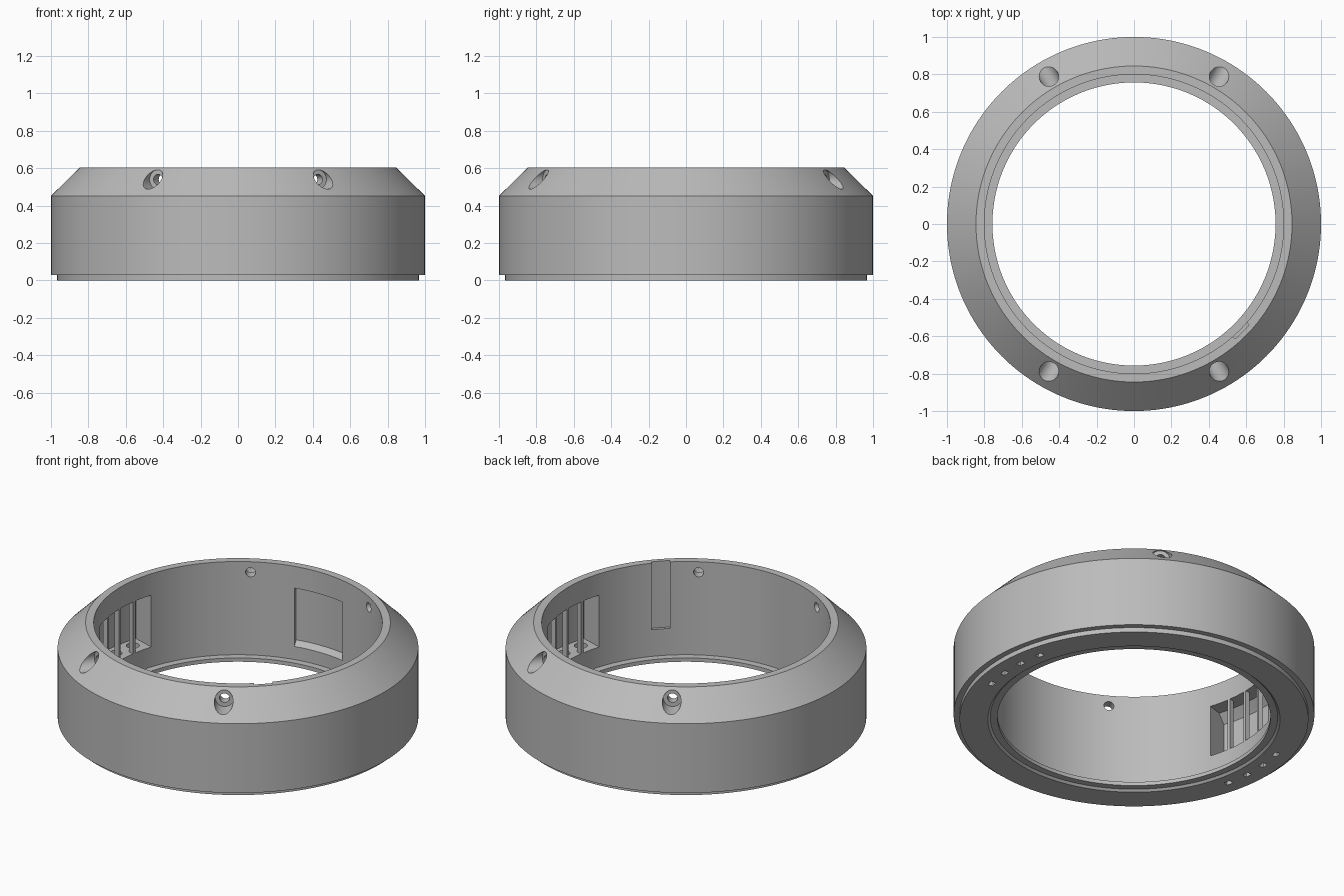
import bpy, bmesh
from math import radians, cos, sin, pi
from mathutils import Matrix, Vector

if "Cube" in bpy.data.objects:
    bpy.data.objects.remove(bpy.data.objects["Cube"], do_unlink=True)

grey = bpy.data.materials.new("mid grey")
grey.use_nodes = True
grey.diffuse_color = (0.5, 0.5, 0.5, 1)
grey.node_tree.nodes["Principled BSDF"].inputs["Base Color"].default_value = (0.5, 0.5, 0.5, 1)


def sweep(bm, profile, start=0, end=360, steps=160):
    """Turn a closed (radius, height) profile about z; caps the ends of a partial turn."""
    full = end - start == 360
    rings = []
    for i in range(steps if full else steps + 1):
        a = radians(start + (end - start) * i / steps)
        rings.append([bm.verts.new((r * cos(a), r * sin(a), z)) for r, z in profile])
    faces = []
    n = len(profile)
    for i in range(steps):
        p, q = rings[i], rings[(i + 1) % len(rings)]
        for j in range(n):
            k = (j + 1) % n
            faces.append(bm.faces.new((p[j], q[j], q[k], p[k])))
    if not full:
        faces += [bm.faces.new(rings[0]), bm.faces.new(rings[-1][::-1])]
    bmesh.ops.recalc_face_normals(bm, faces=faces)


def block(r0, r1, z0, z1):
    return [(r0, z0), (r1, z0), (r1, z1), (r0, z1)]


def cylinder(bm, centre, axis, radius, depth):
    turn = Vector(axis).to_track_quat("Z", "Y").to_matrix().to_4x4()
    bmesh.ops.create_cone(bm, cap_ends=True, segments=32, radius1=radius, radius2=radius,
                          depth=depth, matrix=Matrix.Translation(centre) @ turn)


def polar(r, angle, z):
    return Vector((r * cos(radians(angle)), r * sin(radians(angle)), z))


def finish(bm, name):
    mesh = bpy.data.meshes.new(name)
    bm.to_mesh(mesh)
    bm.free()
    mesh.materials.append(grey)
    obj = bpy.data.objects.new(name, mesh)
    bpy.context.collection.objects.link(obj)
    return obj


# Ring body with bevelled top, stepped base and inner lip
bm = bmesh.new()
sweep(bm, [(0.967, 0), (0.967, 0.028), (1, 0.028), (1, 0.452), (0.845, 0.605),
           (0.8, 0.605), (0.8, 0.035), (0.757, 0.035), (0.757, 0.012), (0.797, 0.012),
           (0.81, 0)])
body = finish(bm, "ring_body")

SCREWS = (60, 120, 240, 300)
SIDES = (0, 180)
CELLS = (-13.5, -4.5, 4.5, 13.5)

# Pockets: side bays, back panel recess, key slot, screw head seats
pockets = bmesh.new()
for side in SIDES:
    sweep(pockets, [(0.77, 0.157), (0.94, 0.157), (0.94, 0.425), (0.89, 0.474), (0.77, 0.474)],
          side - 18, side + 18, 16)
sweep(pockets, [(0.77, 0.1), (0.8, 0.115), (0.825, 0.145), (0.825, 0.472), (0.77, 0.472)],
      78.5, 102, 12)
sweep(pockets, block(0.77, 0.818, 0.198, 0.7), 311.3, 318.8, 4)
for a in SCREWS:
    cylinder(pockets, polar(0.98, a, 0.54), polar(1, a, 0), 0.052, 0.25)

# Narrow holes: screw shanks and round wells in the bay floors
holes = bmesh.new()
for a in SCREWS:
    cylinder(holes, polar(0.8, a, 0.54), polar(1, a, 0), 0.028, 0.2)
for side in SIDES:
    for c in CELLS:
        cylinder(holes, polar(0.88, side + c, 0.14), (0, 0, 1), 0.036, 0.18)

# Small indicator openings under the wells
openings = bmesh.new()
for side in SIDES:
    for c in CELLS:
        sweep(openings, block(0.865, 0.895, -0.05, 0.03), side + c - 1.3, side + c + 1.3, 2)

for bm, name in ((pockets, "pocket_cutter"), (holes, "hole_cutter"),
                 (openings, "opening_cutter")):
    cutter = finish(bm, name)
    cutter.hide_render = True
    mod = body.modifiers.new(name, "BOOLEAN")
    mod.operation = "DIFFERENCE"
    mod.solver = "EXACT"
    mod.object = cutter

# Bake the cuts and drop the cutters
bpy.context.view_layer.update()
graph = bpy.context.evaluated_depsgraph_get()
cut_mesh = bpy.data.meshes.new_from_object(body.evaluated_get(graph))
cutters = [m.object for m in body.modifiers]
body.modifiers.clear()
body.data = cut_mesh
for c in cutters:
    bpy.data.objects.remove(c, do_unlink=True)

# Slender bars across each side bay
parts = [body]
for side, label in zip(SIDES, ("left", "right")):
    bm = bmesh.new()
    for offset in (-9, 0, 9):
        sweep(bm, block(0.8, 0.83, 0.15, 0.48), side + offset - 0.6, side + offset + 0.6, 1)
    parts.append(finish(bm, label + "_bay_bars"))

# Smooth round walls, crisp edges
bpy.ops.object.select_all(action="DESELECT")
for p in parts:
    p.select_set(True)
bpy.context.view_layer.objects.active = body
bpy.ops.object.shade_smooth_by_angle(angle=radians(25))
